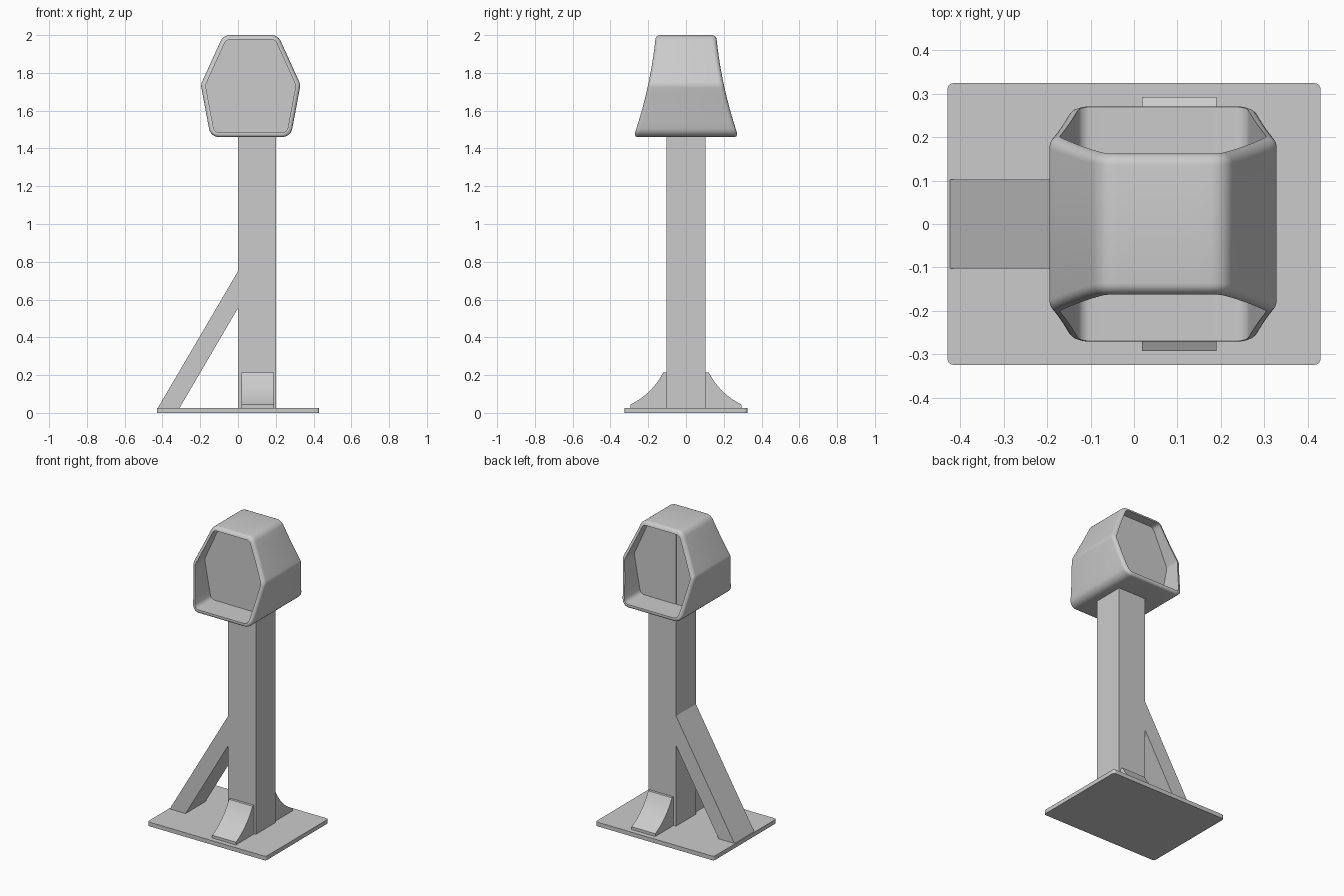
import bpy, bmesh, math
from mathutils import Vector

cube = bpy.data.objects.get("Cube")
if cube:
    bpy.data.objects.remove(cube, do_unlink=True)

grey = bpy.data.materials.new("plain_grey")
grey.use_nodes = True
colour = (0.6, 0.6, 0.6, 1)
grey.diffuse_color = colour
grey.node_tree.nodes["Principled BSDF"].inputs["Base Color"].default_value = colour


def finish(name, bm, smooth=False):
    bmesh.ops.recalc_face_normals(bm, faces=bm.faces)
    mesh = bpy.data.meshes.new(name)
    bm.to_mesh(mesh)
    bm.free()
    mesh.materials.append(grey)
    obj = bpy.data.objects.new(name, mesh)
    bpy.context.collection.objects.link(obj)
    if smooth:
        bpy.ops.object.select_all(action='DESELECT')
        obj.select_set(True)
        bpy.context.view_layer.objects.active = obj
        bpy.ops.object.shade_smooth_by_angle(angle=math.radians(35))
    return obj


def prism(name, points, offset, smooth=False):
    """Extrude a planar outline along an offset vector."""
    bm = bmesh.new()
    face = bm.faces.new([bm.verts.new(p) for p in points])
    out = bmesh.ops.extrude_face_region(bm, geom=[face])
    verts = [v for v in out["geom"] if isinstance(v, bmesh.types.BMVert)]
    bmesh.ops.translate(bm, verts=verts, vec=offset)
    return finish(name, bm, smooth)


def rounded(corners, inset, radius, arc=6, splits=6):
    """Outline moved inwards, with rounded corners and divided edges."""
    n = len(corners)
    pts = [Vector(c) for c in corners]
    moved = []
    for i, p in enumerate(pts):
        a = (p - pts[i - 1]).normalized()
        b = (pts[(i + 1) % n] - p).normalized()
        na, nb = Vector((-a.y, a.x)), Vector((-b.y, b.x))
        moved.append(p + (na + nb) * inset / (1 + na.dot(nb)))
    arcs = []
    for i, p in enumerate(moved):
        a = (moved[i - 1] - p).normalized()
        b = (moved[(i + 1) % n] - p).normalized()
        half = a.angle(b) / 2
        centre = p + (a + b).normalized() * radius / math.sin(half)
        cut = radius / math.tan(half)
        start, end = p + a * cut - centre, p + b * cut - centre
        sweep = start.angle(end)
        arcs.append([centre + (start * math.sin((1 - k / arc) * sweep)
                     + end * math.sin(k / arc * sweep)) / math.sin(sweep)
                     for k in range(arc + 1)])
    ring = []
    for i, points in enumerate(arcs):
        ring += points
        nxt = arcs[(i + 1) % n][0]
        ring += [points[-1].lerp(nxt, k / splits) for k in range(1, splits)]
    return ring


# Base plate with small rounded corners
plate = rounded([(-.43, -.325), (.43, -.325), (.43, .325), (-.43, .325)], 0, .015, 4, 1)
prism("base_plate", [(p.x, p.y, 0) for p in plate], (0, 0, .027))

# Upright post
prism("post", [(0, -.103, .02), (.202, -.103, .02), (.202, .103, .02), (0, .103, .02)],
      (0, 0, 1.955))

# Diagonal brace
prism("diagonal_brace", [(-.425, -.103, .025), (-.31, -.103, .025),
                         (0, -.103, .555), (0, -.103, .75)], (0, .206, 0))

# Curved gussets at the foot of the post
for name, side in (("front_gusset", -1), ("back_gusset", 1)):
    outline = [(.1, .025), (.1, .215), (.12, .215)]
    for k in range(1, 11):
        t = k / 10
        y = (1 - t) ** 2 * .12 + 2 * t * (1 - t) * .18 + t * t * .293
        z = (1 - t) ** 2 * .215 + 2 * t * (1 - t) * .1 + t * t * .045
        outline.append((y, z))
    outline.append((.293, .025))
    prism(name, [(.018, side * y, z) for y, z in outline], (.172, 0, 0), True)

# Hooded hexagonal head: rounded rims, recessed flat panels
MID = .067
right_side = [(.212, 1.46), (.264, 1.738), (.145, 2.0)]
hexagon = [(MID + x, z) for x, z in right_side]
hexagon += [(MID - x, z) for x, z in reversed(right_side)]
RIM = .024


def depth(z):
    """Half depth of the head, flaring towards the bottom."""
    t = (2.0 - z) / .54
    return .16 + .05 * t + .068 * t * t


rings = []
for k in range(6):
    a = k / 5 * math.pi / 2
    inset = RIM * (1 - math.cos(a))
    outline = rounded(hexagon, inset, .055 - inset)
    rings.append([(p.x, depth(p.y) - RIM * (1 - math.sin(a)), p.y) for p in outline])
rings.append([(x, .101, z) for x, y, z in rings[-1]])
loops = [[(x, -y, z) for x, y, z in r] for r in reversed(rings)] + rings

bm = bmesh.new()
rows = [[bm.verts.new(p) for p in loop] for loop in loops]
for low, high in zip(rows, rows[1:]):
    for i in range(len(low)):
        bm.faces.new((low[i - 1], low[i], high[i], high[i - 1]))
bm.faces.new(rows[0])
bm.faces.new(rows[-1])
finish("hooded_head", bm, True)
